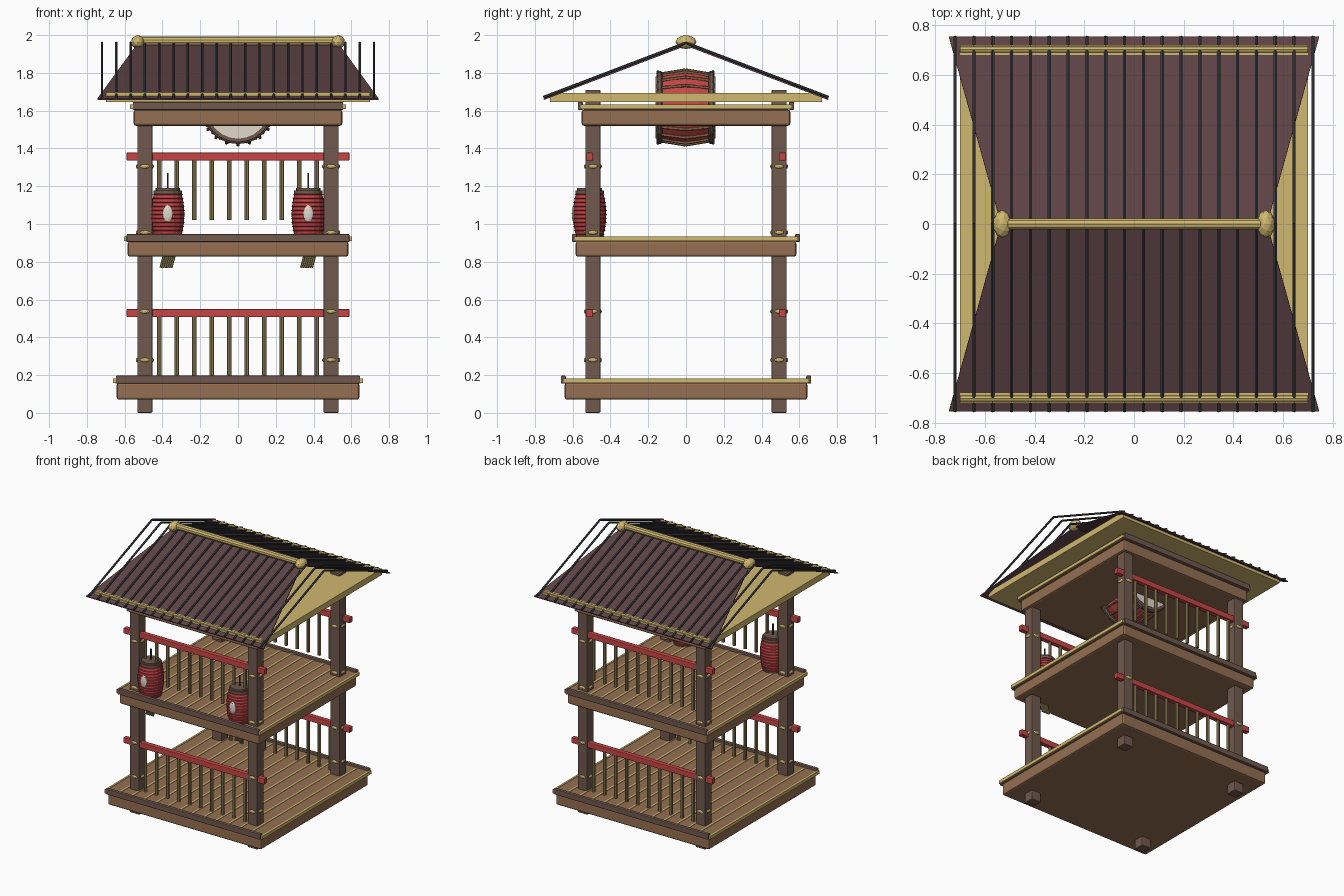
import bpy, bmesh, math
from mathutils import Vector, Matrix

if "Cube" in bpy.data.objects:
    bpy.data.objects.remove(bpy.data.objects["Cube"])


def mat(name, r, g, b):
    m = bpy.data.materials.new(name)
    m.diffuse_color = (r, g, b, 1)
    m.use_nodes = True
    m.node_tree.nodes["Principled BSDF"].inputs["Base Color"].default_value = m.diffuse_color
    return m


WOOD = mat("dark_wood", .16, .10, .075)
BROWN = mat("brown_wood", .30, .16, .085)
RED = mat("red_paint", .58, .06, .06)
DARKRED = mat("dark_red", .33, .04, .04)
ROOF = mat("roof_plum", .11, .055, .06)
IRON = mat("iron", .045, .048, .055)
GOLD = mat("gold", .63, .48, .16)
BAMBOO = mat("bamboo", .30, .23, .10)
CREAM = mat("cream", .75, .70, .60)


def box(bm, c, s):
    bmesh.ops.create_cube(bm, size=1, matrix=Matrix.Translation(c) @ Matrix.Diagonal((*s, 1)))


def rod(bm, a, b, r, sides=8, r2=None):
    a, b = Vector(a), Vector(b)
    d = b - a
    m = Matrix.Translation((a + b) / 2) @ d.to_track_quat('Z', 'Y').to_matrix().to_4x4()
    bmesh.ops.create_cone(bm, cap_ends=True, segments=sides, radius1=r,
                          radius2=r if r2 is None else r2, depth=d.length, matrix=m)


def ball(bm, c, s, sub=2):
    bmesh.ops.create_icosphere(bm, subdivisions=sub, radius=1,
                               matrix=Matrix.Translation(c) @ Matrix.Diagonal((*s, 1)))


def lathe(bm, profile, m, sides):
    rings = [[bm.verts.new(m @ Vector((r * math.cos(2 * math.pi * i / sides),
                                       r * math.sin(2 * math.pi * i / sides), z)))
              for i in range(sides)] for r, z in profile]
    for p, q in zip(rings, rings[1:]):
        for i in range(sides):
            j = (i + 1) % sides
            bm.faces.new((p[i], p[j], q[j], q[i]))
    bm.faces.new(rings[0][::-1])
    bm.faces.new(rings[-1])


def part(name, material, build, bevel=0):
    bm = bmesh.new()
    build(bm)
    me = bpy.data.meshes.new(name)
    bm.to_mesh(me)
    bm.free()
    me.materials.append(material)
    ob = bpy.data.objects.new(name, me)
    bpy.context.collection.objects.link(ob)
    if bevel:
        mod = ob.modifiers.new("bevel", 'BEVEL')
        mod.width, mod.segments, mod.limit_method = bevel, 2, 'ANGLE'
    return ob


SIGNS = (-1, 1)
P = 0.493
CORNERS = [(sx * P, sy * P) for sx in SIGNS for sy in SIGNS]


# corner posts and their brass bosses
def posts(bm):
    for x, y in CORNERS:
        box(bm, (x, y, .855), (.08, .08, 1.71))


def bosses(bm):
    for x, y in CORNERS:
        for z in (.28, .537, .955, 1.305):
            for s in SIGNS:
                ball(bm, (x + s * .038, y, z), (.01, .026, .012))
                ball(bm, (x, y + s * .038, z), (.026, .01, .012))


part("corner_posts", WOOD, posts, .006)
part("post_bosses", GOLD, bosses)


# three decks: slab, planks, battens between planks, front and back edge rails
def deck(label, h, z0, z1, zp, n=13):
    part(label + "_slab", BROWN, lambda bm: box(bm, (0, 0, (z0 + z1) / 2), (2 * h, 2 * h, z1 - z0)), .012)
    w = 2 * (h + .012) / n
    xs = [-(h + .012) + i * w for i in range(n + 1)]

    def planks(bm):
        for x in xs[:-1]:
            box(bm, (x + w / 2, 0, zp + .010), (w * .9, 2 * h, .024))

    def battens(bm):
        for x in xs:
            box(bm, (x, 0, zp + .013), (.014, 2 * h + .02, .024))

    def rails(bm):
        for s in SIGNS:
            box(bm, (0, s * (h + .007), zp + .018), (2 * h + .01, .026, .042))

    part(label + "_planks", BROWN, planks)
    part(label + "_battens", GOLD, battens)
    part(label + "_edge_rails", WOOD, rails, .005)


deck("base_deck", .642, .07, .16, .158)
deck("middle_deck", .584, .827, .908, .908)
deck("top_deck", .552, 1.52, 1.605, 1.607)

# front and back railings on both storeys
for label, z, low in (("lower", .528, .17), ("upper", 1.357, 1.02)):
    def hand(bm):
        for s in SIGNS:
            box(bm, (0, s * .51, z), (1.18, .036, .043))

    def balusters(bm):
        for s in SIGNS:
            for i in range(10):
                x = -.417 + i * .0926
                rod(bm, (x, s * .51, low), (x, s * .51, z), .012, 8)

    part(label + "_handrails", RED, hand, .005)
    part(label + "_balusters", BAMBOO, balusters)

# eaves board and the two tapering roof sheets
part("eaves_board", GOLD, lambda bm: box(bm, (0, 0, 1.67), (1.40, 1.44, .046)))


def sheets(bm):
    for s in SIGNS:
        v = [bm.verts.new(p) for p in ((-.745, s * .755, 1.664), (.745, s * .755, 1.664),
                                       (.535, 0, 1.952), (-.535, 0, 1.952))]
        bm.faces.new(v if s < 0 else v[::-1])


roof = part("roof_sheets", ROOF, sheets)
sol = roof.modifiers.new("thickness", 'SOLIDIFY')
sol.thickness = .008


# roof ribs running from eave to ridge
def ribs(bm):
    for i in range(20):
        x = -.72 + i * 1.44 / 19
        for s in SIGNS:
            rod(bm, (x, s * .755, 1.671), (x, 0, 1.959), .0075, 6)


def eave_poles(bm):
    for s in SIGNS:
        rod(bm, (-.70, s * .702, 1.685), (.70, s * .702, 1.685), .015, 8)


part("roof_ribs", IRON, ribs)
part("eave_poles", GOLD, eave_poles)
part("ridge_pole", GOLD, lambda bm: rod(bm, (-.53, 0, 1.968), (.53, 0, 1.968), .024, 10))
part("ridge_finials", GOLD, lambda bm: [ball(bm, (s * .53, 0, 1.963), (.037, .056, .037)) for s in SIGNS])

# drum hung through the top deck, axis along y
DM = Matrix.Translation((0, -.003, 1.617)) @ Matrix.Rotation(math.pi / 2, 4, 'X')
part("drum_shell", RED, lambda bm: lathe(
    bm, [(.17, -.14), (.188, -.07), (.194, 0), (.188, .07), (.17, .14)], DM, 20))


def staves(bm):
    for i in range(20):
        a = 2 * math.pi * i / 20
        pts = [DM @ Vector((r * math.cos(a), r * math.sin(a), z))
               for r, z in ((.175, -.14), (.198, 0), (.175, .14))]
        rod(bm, pts[0], pts[1], .009, 6)
        rod(bm, pts[1], pts[2], .009, 6)


def hoops(bm):
    for s in SIGNS:
        lathe(bm, [(.183, s * .138 - .016), (.194, s * .138 - .008),
                   (.194, s * .138 + .008), (.183, s * .138 + .016)], DM, 24)


def skins(bm):
    for s in SIGNS:
        lathe(bm, [(.165, s * .15 - .008), (.165, s * .15 + .008)], DM, 24)


def studs(bm):
    for s in SIGNS:
        for i in range(24):
            a = 2 * math.pi * i / 24
            ball(bm, DM @ Vector((.189 * math.cos(a), .189 * math.sin(a), s * .146)), (.009,) * 3, 1)


part("drum_staves", BROWN, staves)
part("drum_hoops", WOOD, hoops)
part("drum_skins", CREAM, skins)
part("drum_studs", WOOD, studs)

# pair of paper lanterns at the front
for label, x in (("left", -.372), ("right", .372)):
    LM = Matrix.Translation((x, -.51, 1.05))

    def radius(z):
        return .088 * math.sqrt(max(0, 1 - (z / .2) ** 2))

    def ring_bands(bm):
        for i in range(11):
            z = -.105 + i * .021
            r = radius(z)
            lathe(bm, [(r - .004, z - .004), (r + .005, z), (r - .004, z + .004)], LM, 16)

    def caps(bm):
        for s in SIGNS:
            lathe(bm, [(.076, s * .12 - .012), (.076, s * .12 + .008)], LM, 16)
            lathe(bm, [(.066, s * .13 - .01), (.066, s * .13 + .01)], LM, 16)

    def tassel(bm):
        for i in range(6):
            dx = -.027 + i * .011
            rod(bm, (x + .03 + dx, -.51, .92), (x - .01 + dx, -.51, .768), .007, 6)

    part(label + "_lantern_body", RED, lambda bm: lathe(
        bm, [(radius(z), z) for z in (-.12, -.08, -.04, 0, .04, .08, .12)], LM, 16))
    part(label + "_lantern_bands", DARKRED, ring_bands)
    part(label + "_lantern_caps", WOOD, caps)
    part(label + "_lantern_hook", IRON, lambda bm: rod(bm, (x, -.51, 1.17), (x, -.51, 1.27), .006, 6))
    part(label + "_lantern_badge", CREAM, lambda bm: ball(bm, (x, -.594, 1.055), (.028, .011, .046)))
    part(label + "_lantern_tassel", BAMBOO, tassel)
